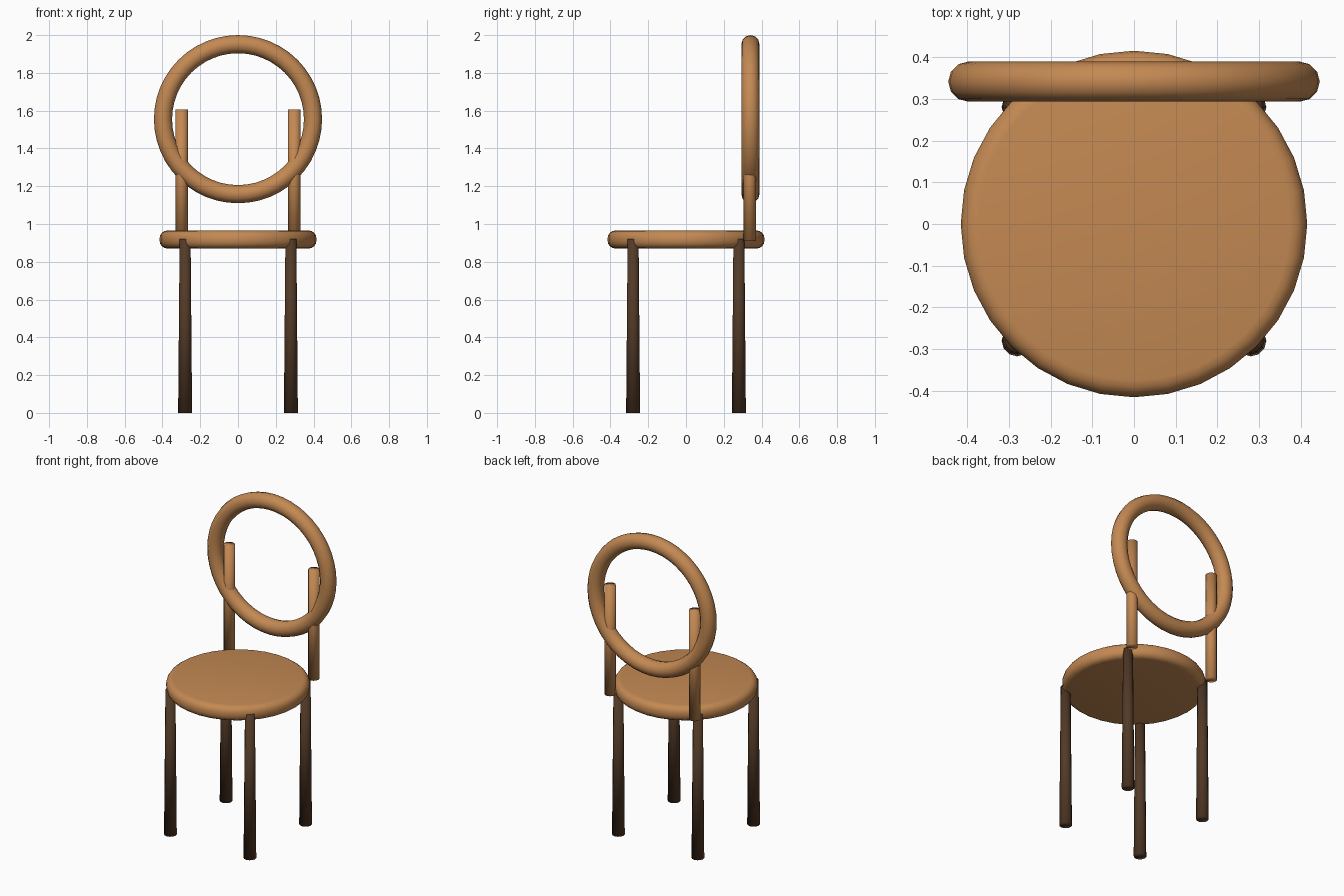
import bpy

cube = bpy.data.objects.get("Cube")
if cube:
    bpy.data.objects.remove(cube, do_unlink=True)


def material(name, rgb):
    mat = bpy.data.materials.new(name)
    mat.use_nodes = True
    colour = (*rgb, 1)
    mat.diffuse_color = colour
    mat.node_tree.nodes["Principled BSDF"].inputs["Base Color"].default_value = colour
    return mat


light_wood = material("light wood", (0.55, 0.25, 0.086))
dark_wood = material("dark wood", (0.085, 0.042, 0.02))


def finish(name, mat):
    """Name, colour and smooth the active object."""
    obj = bpy.context.object
    obj.name = name
    obj.data.materials.append(mat)
    bpy.ops.object.shade_smooth()
    return obj


def rod(name, mat, x, y, bottom, top, r_bottom, r_top, sides=12):
    """Upright round rod, tapered between its two radii."""
    bpy.ops.mesh.primitive_cone_add(
        vertices=sides, radius1=r_bottom, radius2=r_top, depth=top - bottom,
        location=(x, y, (bottom + top) / 2))
    return finish(name, mat)


# Round seat with a softened rim
bpy.ops.mesh.primitive_cylinder_add(vertices=32, radius=0.415, depth=0.095,
                                    location=(0, 0, 0.918))
seat = finish("seat", light_wood)
bevel = seat.modifiers.new("rounded rim", "BEVEL")
bevel.width = 0.04
bevel.segments = 4
bevel.limit_method = "ANGLE"

# Legs taper upward; back posts carry the hoop
for side, sx in (("left", 1), ("right", -1)):
    for end, sy in (("front", -1), ("back", 1)):
        rod(f"{end}_leg_{side}", dark_wood, sx * 0.28, sy * 0.28,
            0, 0.92, 0.037, 0.029)
    rod(f"back_post_{side}", light_wood, sx * 0.298, 0.338,
        0.91, 1.605, 0.033, 0.033)

# Backrest hoop standing upright
bpy.ops.mesh.primitive_torus_add(
    major_segments=48, minor_segments=12, major_radius=0.397, minor_radius=0.048,
    location=(0, 0.341, 1.555), rotation=(1.5708, 0, 0))
finish("backrest_hoop", light_wood)
